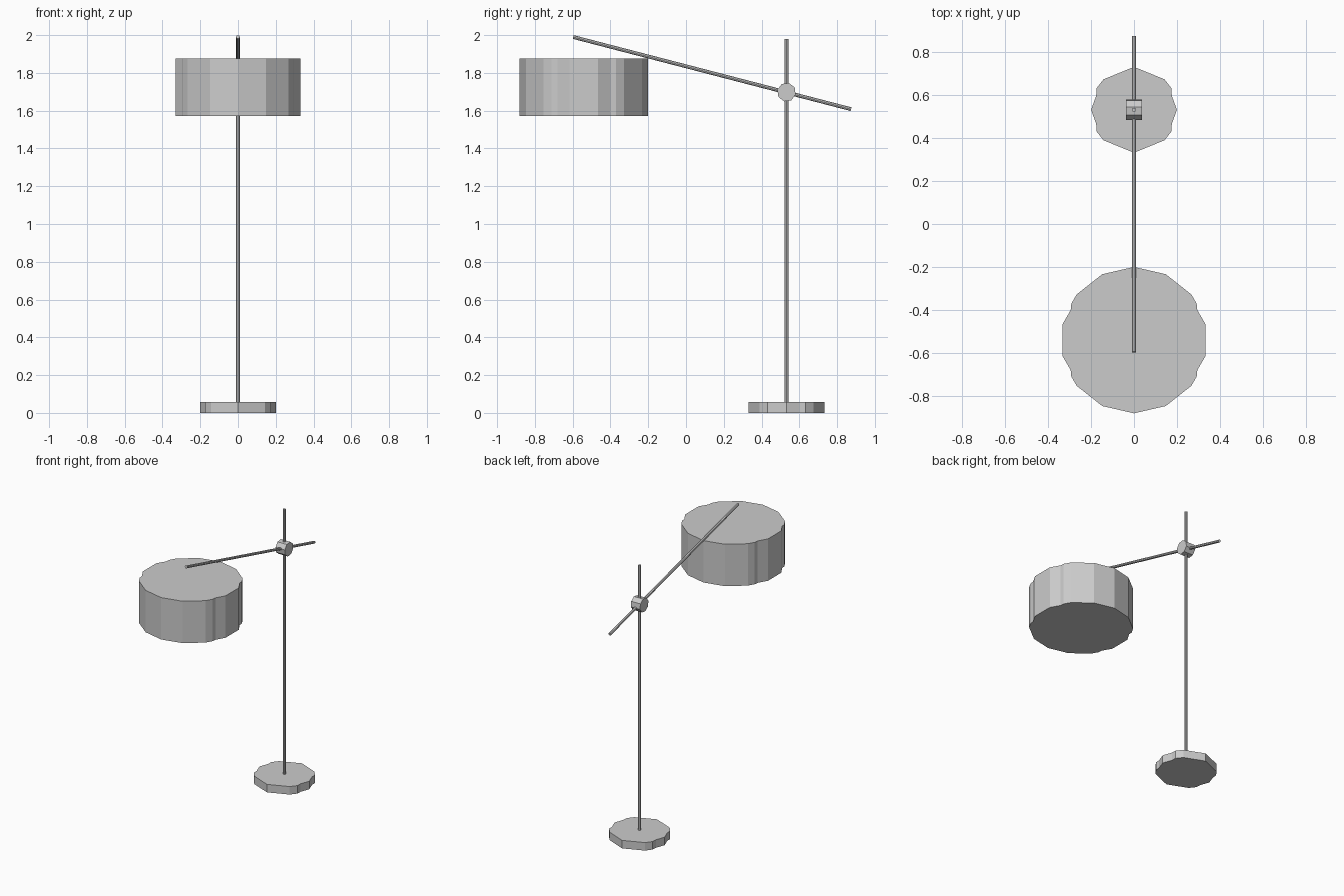
import bpy
import bmesh
from math import atan2
from mathutils import Vector, Matrix

cube = bpy.data.objects.get("Cube")
if cube:
    bpy.data.objects.remove(cube, do_unlink=True)

grey = bpy.data.materials.new("light_grey")
grey.use_nodes = True
grey.diffuse_color = (0.6, 0.6, 0.6, 1)
grey.node_tree.nodes["Principled BSDF"].inputs["Base Color"].default_value = (0.6, 0.6, 0.6, 1)


def add_object(name, bm):
    bmesh.ops.recalc_face_normals(bm, faces=bm.faces)
    mesh = bpy.data.meshes.new(name)
    bm.to_mesh(mesh)
    bm.free()
    mesh.materials.append(grey)
    obj = bpy.data.objects.new(name, mesh)
    bpy.context.collection.objects.link(obj)
    return obj


def disc(name, quarter, y, bottom, top):
    """Extrude an outline given by one quarter, from the +y tip round to +x."""
    right = quarter + [(px, -py) for px, py in reversed(quarter) if py > 0]
    outline = right + [(-px, py) for px, py in reversed(right) if px > 0]
    bm = bmesh.new()
    face = bm.faces.new([bm.verts.new((px, py + y, bottom)) for px, py in outline])
    new = bmesh.ops.extrude_face_region(bm, geom=[face], use_keep_orig=True)["geom"]
    verts = [v for v in new if isinstance(v, bmesh.types.BMVert)]
    bmesh.ops.translate(bm, verts=verts, vec=(0, 0, top - bottom))
    return add_object(name, bm)


def rod(name, start, end, radius, sides=8, spin=0):
    """Closed straight cylinder between two points."""
    start, end = Vector(start), Vector(end)
    axis = end - start
    turn = axis.to_track_quat("Z", "Y").to_matrix().to_4x4()
    bm = bmesh.new()
    bmesh.ops.create_cone(bm, cap_ends=True, segments=sides, radius1=radius, radius2=radius,
                          depth=axis.length,
                          matrix=Matrix.Translation((start + end) / 2) @ Matrix.Rotation(spin, 4, "X") @ turn)
    return add_object(name, bm)


POLE_Y = 0.532
ARM_FRONT, ARM_BACK = (0, -0.597, 1.99), (0, 0.874, 1.608)
tilt = atan2(ARM_BACK[2] - ARM_FRONT[2], ARM_BACK[1] - ARM_FRONT[1])

# Weighted foot and upright
disc("base", [(0, 0.2), (0.142, 0.142), (0.175, 0.1), (0.176, 0.066), (0.2, 0)], POLE_Y, 0, 0.058)
rod("pole", (0, POLE_Y, 0.05), (0, POLE_Y, 1.979), 0.01)

# Tilted arm and its clamp
rod("arm", ARM_FRONT, ARM_BACK, 0.01)
rod("joint", (-0.037, POLE_Y, 1.698), (0.037, POLE_Y, 1.698), 0.05, spin=tilt)

# Drum shade
disc("shade", [(0, 0.341), (0.148, 0.307), (0.267, 0.213), (0.292, 0.17), (0.295, 0.14), (0.332, 0.076)],
     -0.541, 1.573, 1.877)
